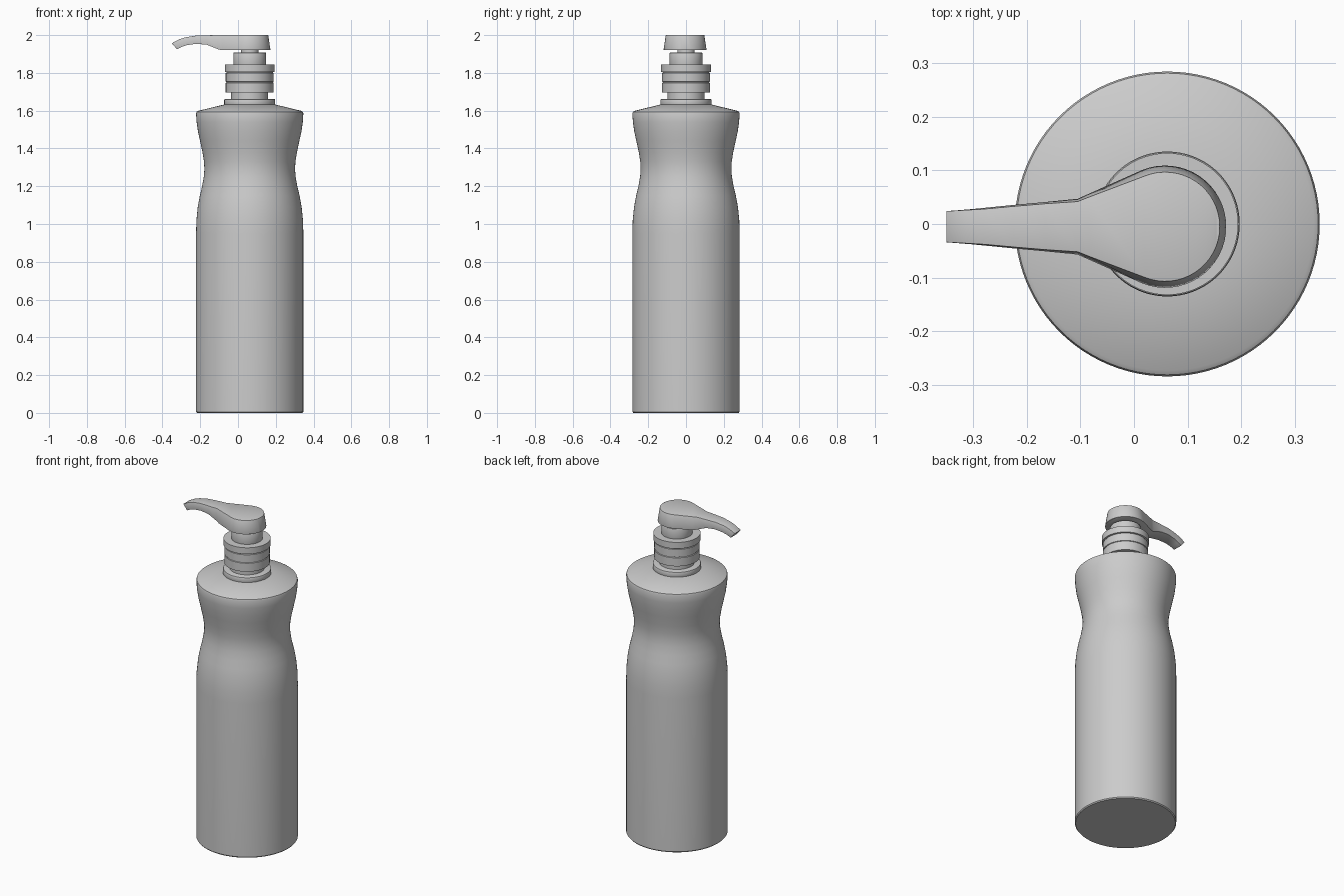
import bpy, bmesh, math

AXIS_X = 0.062
SEGMENTS = 96

cube = bpy.data.objects.get("Cube")
if cube:
    bpy.data.objects.remove(cube, do_unlink=True)

grey = bpy.data.materials.new("plain_grey")
grey.use_nodes = True
colour = (0.6, 0.6, 0.6, 1)
grey.diffuse_color = colour
grey.node_tree.nodes["Principled BSDF"].inputs["Base Color"].default_value = colour


def finish(name, bm, bevel):
    """Turn a bmesh into a bevelled, smooth-shaded object."""
    bmesh.ops.remove_doubles(bm, verts=bm.verts, dist=1e-5)
    bmesh.ops.recalc_face_normals(bm, faces=bm.faces)
    mesh = bpy.data.meshes.new(name)
    bm.to_mesh(mesh)
    bm.free()
    mesh.materials.append(grey)
    obj = bpy.data.objects.new(name, mesh)
    bpy.context.collection.objects.link(obj)
    bpy.ops.object.select_all(action='DESELECT')
    obj.select_set(True)
    bpy.context.view_layer.objects.active = obj
    if bevel:
        mod = obj.modifiers.new("soft_edges", 'BEVEL')
        mod.width = bevel
        mod.segments = 2
        mod.limit_method = 'ANGLE'
        mod.angle_limit = math.radians(40)
        bpy.ops.object.modifier_apply(modifier=mod.name)
    bpy.ops.object.shade_smooth_by_angle(angle=math.radians(32))
    return obj


def lathe(name, profile, bevel=0.0):
    """Spin (radius, height) points around the bottle axis, closed at both ends."""
    bm = bmesh.new()
    points = [(0, profile[0][1])] + profile + [(0, profile[-1][1])]
    verts = [bm.verts.new((AXIS_X + r, 0, z)) for r, z in points]
    edges = [bm.edges.new(pair) for pair in zip(verts, verts[1:])]
    bmesh.ops.spin(bm, geom=verts + edges, cent=(AXIS_X, 0, 0), axis=(0, 0, 1),
                   angle=math.tau, steps=SEGMENTS)
    return finish(name, bm, bevel)


# Bottle with a pinched waist and sloping shoulder
lathe("bottle", [
    (0.279, 0), (0.284, 0.006), (0.284, 0.95), (0.282, 1.02), (0.275, 1.09),
    (0.264, 1.15), (0.252, 1.2), (0.243, 1.25), (0.24, 1.29), (0.242, 1.33),
    (0.25, 1.38), (0.263, 1.44), (0.274, 1.49), (0.281, 1.54), (0.284, 1.585),
    (0.281, 1.594), (0.273, 1.599), (0.137, 1.632)])

# Neck with rounded flange
lathe("neck_flange", [(0.135, 1.625), (0.135, 1.662)], 0.006)
lathe("neck", [(0.098, 1.65), (0.098, 1.72)])

# Screw collar with two fine seams
lathe("collar", [
    (0.127, 1.695), (0.127, 1.747), (0.123, 1.749), (0.123, 1.752), (0.127, 1.754),
    (0.127, 1.799), (0.123, 1.801), (0.123, 1.804), (0.132, 1.806), (0.132, 1.845)])

# Pump stem
lathe("pump_guide", [(0.087, 1.83), (0.087, 1.907)], 0.003)
lathe("pump_rod", [(0.046, 1.9), (0.046, 1.94)])

# Pump head: stations of (bottom x, bottom half width, bottom z, top x, top half width, top z)
stations = [
    (-0.323, 0.031, 1.925, -0.35, 0.029, 1.957),
    (-0.30, 0.033, 1.937, -0.315, 0.031, 1.976),
    (-0.27, 0.036, 1.947, -0.28, 0.033, 1.988),
    (-0.22, 0.041, 1.954, -0.225, 0.038, 1.997),
    (-0.165, 0.046, 1.949, -0.165, 0.043, 1.999),
    (-0.105, 0.052, 1.925, -0.105, 0.047, 2.0),
    (-0.085, 0.061, 1.92, -0.085, 0.055, 2.0)]
head_x, head_y, base_r, top_r = 0.058, -0.005, 0.114, 0.102
for i in range(17):
    a = math.radians(112) * (1 - i / 16)
    c, s = math.cos(a), math.sin(a)
    stations.append((head_x + base_r * c, base_r * s, 1.92,
                     head_x + top_r * c, top_r * s, 2.0))

bm = bmesh.new()
rings = []
for bx, bw, bz, tx, tw, tz in stations:
    corners = [(bx, -bw, bz), (bx, bw, bz), (tx, tw, tz), (tx, -tw, tz)]
    rings.append([bm.verts.new((x, y + head_y, z)) for x, y, z in corners])
for a, b in zip(rings, rings[1:]):
    for k in range(4):
        n = (k + 1) % 4
        bm.faces.new((a[k], a[n], b[n], b[k]))
bm.faces.new(rings[0])
finish("pump_head_and_spout", bm, 0.004)
